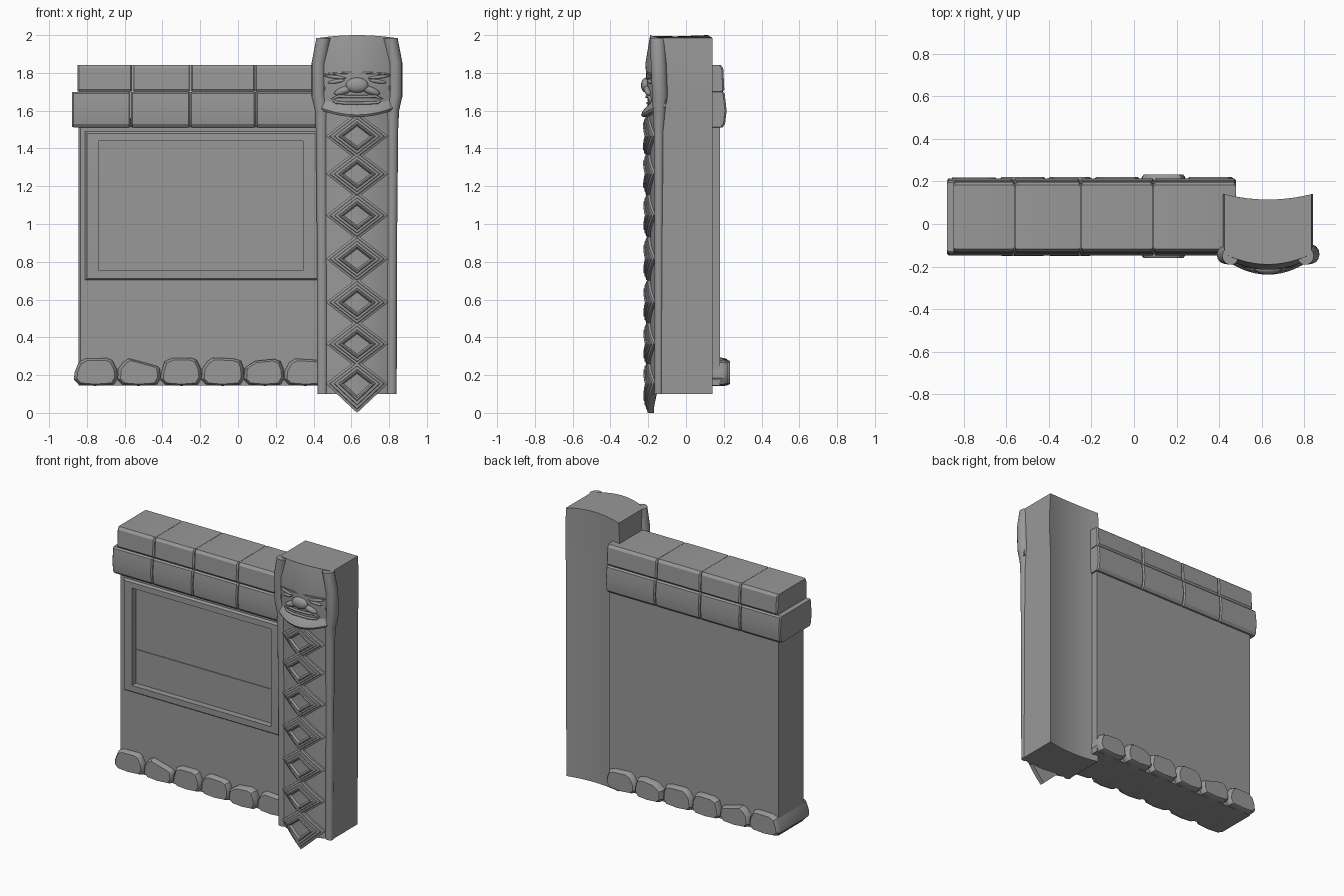
import bpy, bmesh, math, random

if "Cube" in bpy.data.objects:
    bpy.data.objects.remove(bpy.data.objects["Cube"])

random.seed(4)
CX = 0.63  # pillar centre
STONE = bpy.data.materials.new("dark_stone")
STONE.diffuse_color = (.315, .315, .315, 1)
STONE.use_nodes = True
STONE.node_tree.nodes["Principled BSDF"].inputs["Base Color"].default_value = STONE.diffuse_color


def loft(name, rings, angle=35):
    """Skin equal-length rings of points and cap both ends."""
    bm = bmesh.new()
    vs = [[bm.verts.new(p) for p in r] for r in rings]
    n = len(rings[0])
    for a, b in zip(vs, vs[1:]):
        for i in range(n):
            j = (i + 1) % n
            bm.faces.new((a[i], a[j], b[j], b[i]))
    bm.faces.new(vs[0])
    bm.faces.new(vs[-1])
    bmesh.ops.recalc_face_normals(bm, faces=bm.faces[:])
    me = bpy.data.meshes.new(name)
    bm.to_mesh(me)
    bm.free()
    ob = bpy.data.objects.new(name, me)
    bpy.context.collection.objects.link(ob)
    return smooth(ob, angle)


def smooth(ob, angle=35):
    ob.data.materials.append(STONE)
    bpy.ops.object.select_all(action='DESELECT')
    ob.select_set(True)
    bpy.context.view_layer.objects.active = ob
    bpy.ops.object.shade_smooth_by_angle(angle=math.radians(angle))
    return ob


def rect(x0, x1, z0, z1, y):
    return [(x0, y, z0), (x1, y, z0), (x1, y, z1), (x0, y, z1)]


def ball(name, x, z, out, size, tilt=0):
    """Ellipsoid resting on the curved pillar front."""
    bpy.ops.mesh.primitive_uv_sphere_add(segments=16, ring_count=10, radius=1,
                                         location=(CX + x, front(x, z) - out, z),
                                         rotation=(0, tilt, math.asin(max(-.5, min(.5, x * 2)))))
    ob = bpy.context.object
    ob.name = name
    ob.scale = size
    return smooth(ob, 60)


# pillar levels: height, half width, front centre y, roll y, roll depth
LEVELS = [(0.10, .210, -.190, -.145, .022), (1.00, .213, -.190, -.143, .024),
          (1.50, .218, -.192, -.143, .028), (1.60, .223, -.198, -.140, .036),
          (1.68, .241, -.205, -.138, .042), (1.85, .241, -.215, -.145, .042),
          (1.985, .215, -.190, -.150, .042)]


def level(z):
    z = max(LEVELS[0][0], min(z, LEVELS[-1][0]))
    for a, b in zip(LEVELS, LEVELS[1:]):
        if z <= b[0]:
            t = (z - a[0]) / (b[0] - a[0])
            return [p + (q - p) * t for p, q in zip(a, b)]


def front(x, z):
    _, w, yc, _, _ = level(z)
    return yc + (-.135 - yc) * min(1, (x / w) ** 2)


# wall with slightly proud frame and sunken panel
loft("wall", [rect(-.845, .47, .145, 1.56, .18), rect(-.845, .47, .145, 1.56, -.10),
              rect(-.835, .47, .145, 1.56, -.11), rect(-.81, .45, .703, 1.49, -.11),
              rect(-.80, .45, .712, 1.478, -.122), rect(-.738, .343, .755, 1.44, -.124),
              rect(-.738, .343, .755, 1.44, -.075)], 20)
for nm, z0, z1 in (("lower_panel", .753, .993), ("upper_panel", .997, 1.442)):
    loft(nm, [rect(-.74, .345, z0, z1, -.07), rect(-.74, .345, z0, z1, -.08)], 20)


# two courses of capping blocks
def course(name, xs, prof):
    cy, cz = .033, sum(p[1] for p in prof) / len(prof)
    outline = [(cy - d, z) for d, z in prof] + [(cy + d, z) for d, z in reversed(prof)]
    for k, (x0, x1) in enumerate(zip(xs, xs[1:])):
        rings = []
        for x, s in ((x0 + .001, .95), (x0 + .009, 1), (x1 - .009, 1), (x1 - .001, .95)):
            rings.append([(x, cy + (y - cy) * s, cz + (z - cz) * (s + 1) / 2) for y, z in outline])
        loft(f"{name}_{k}", rings, 25)


course("lower_cap_block", [-.88, -.568, -.254, .095, .48],
       [(.160, 1.512), (.174, 1.53), (.182, 1.60), (.172, 1.69), (.162, 1.70)])
course("upper_cap_block", [-.85, -.56, -.25, .09, .48],
       [(.162, 1.70), (.170, 1.712), (.164, 1.825), (.150, 1.843)])

# row of rough base stones running through the wall
edges = [-.868, -.637, -.410, -.193, .032, .245, .475]
tops = [(.287, .29), (.288, .258), (.29, .292), (.292, .288), (.275, .285), (.287, .28)]
for k, (x0, x1) in enumerate(zip(edges, edges[1:])):
    tl, tr = tops[k]
    j = lambda a: random.uniform(-a, a)
    pts = [(x0 + .025, .150), (x0 + .11, .143), (x1 - .02, .150), (x1 + .001, .185),
           (x1 - .004, .235 + j(.01)), (x1 - .022 + j(.008), tr - .012), (x1 - .055, tr),
           (x0 + .06, tl), (x0 + .026 + j(.008), tl - .018), (x0 + .003, .225 + j(.015)), (x0 - .001, .175)]
    mx, mz = (x0 + x1) / 2, .21
    d = .190 + j(.008)
    rings = [[(mx + (x - mx) * s, .036 + y, mz + (z - mz) * s) for x, z in pts]
             for y, s in ((-d, .86), (-d + .01, .94), (-d + .03, 1),
                          (d - .03, 1), (d - .01, .94), (d, .86))]
    loft(f"base_stone_{k}", rings, 30)

# pillar body: bowed front, hollowed back
rings = []
us = [i / 6 - 1 for i in range(13)]
for z, w, yc, _, _ in LEVELS:
    b = .203 + (w - .210) * .25
    top = .015 if z > 1.9 else 0
    rings.append([(CX + u * b, front(u * b, z), z + top * (1 - u * u)) for u in us] +
                 [(CX + u * b, .115 + .025 * u * u, z + top * (1 - u * u)) for u in reversed(us)])
loft("pillar_body", rings, 20)

# rounded edge rolls swelling out beside the head
for side, nm in ((-1, "left"), (1, "right")):
    rings = []
    for z, w, _, ty, d in LEVELS:
        r = .027 + (d - .022) * .6
        rings.append([(CX + side * (w - r) + r * math.cos(t), ty + d * math.sin(t), z)
                      for t in (math.tau * i / 14 for i in range(14))])
    loft(f"{nm}_edge_roll", rings, 40)

# stepped diamonds down the front
STEPS = [(1, -.02), (1, .013), (.88, .017), (.86, .022), (.74, .024), (.72, .029),
         (.60, .030), (.56, .036), (.50, .036), (.42, .022), (.05, .022)]
for k, zc in enumerate((.155, .365, .585, .815, 1.045, 1.265, 1.465)):
    low = .155 if k == 0 else .128
    corners = [(.165, 0), (0, .128), (-.165, 0), (0, -low)]
    rings = []
    for s, out in STEPS:
        ring = []
        for (ax, az), (bx, bz) in zip(corners, corners[1:] + corners[:1]):
            for t in (0, .25, .5, .75):
                x, z = (ax + (bx - ax) * t) * s, (az + (bz - az) * t) * s
                ring.append((CX + x, front(x, zc) - out, zc + z))
        rings.append(ring)
    loft(f"diamond_{k}", rings, 15)

# flared chin collar under the face
rings = []
for i in range(17):
    u = i / 8 - 1
    x, z = u * .222, 1.570 + .05 * u * u
    y = front(x, 1.6)
    o = .04 - .022 * u * u
    rings.append([(CX + x, y + .03, z), (CX + x, y - o + .008, z - .004), (CX + x, y - o, z + .008),
                  (CX + x, y - o + .01, z + .03), (CX + x, y - .002, z + .062), (CX + x, y + .03, z + .06)])
loft("chin_collar", rings, 40)


# ridges bent onto the pillar front
def ridge(name, pts, r, closed=True, out=.002):
    cu = bpy.data.curves.new(name, 'CURVE')
    cu.dimensions = '3D'
    cu.bevel_depth = r
    cu.bevel_resolution = 2
    cu.use_fill_caps = True
    cu.materials.append(STONE)
    sp = cu.splines.new('POLY')
    sp.points.add(len(pts) - 1)
    for p, (x, z) in zip(sp.points, pts):
        p.co = (CX + x, front(x, z) - out, z, 1)
    sp.use_cyclic_u = closed
    bpy.context.collection.objects.link(bpy.data.objects.new(name, cu))


half = [(.06, 1.80), (.12, 1.797), (.172, 1.792), (.188, 1.765), (.172, 1.72), (.190, 1.66), (.165, 1.632)]
ridge("face_outline", half + [(-x, z) for x, z in reversed(half)], .005, out=0)
lips = [(.04, 1.674), (.10, 1.676), (.130, 1.662), (.112, 1.644), (.06, 1.640)]
ridge("lips", lips + [(-x, z) for x, z in reversed(lips)], .008, out=.005)

# carved nose, nostrils, eyes and brows
ball("nose_bulb", 0, 1.735, .004, (.060, .026, .040))
for s, nm in ((-1, "left"), (1, "right")):
    ball(f"{nm}_nostril", s * .07, 1.707, .001, (.055, .020, .020), s * .35)
    ball(f"{nm}_brow", s * .115, 1.778, 0, (.058, .010, .009), s * -.12)
    ball(f"{nm}_eye", s * .11, 1.755, -.001, (.046, .010, .010), s * .15)
